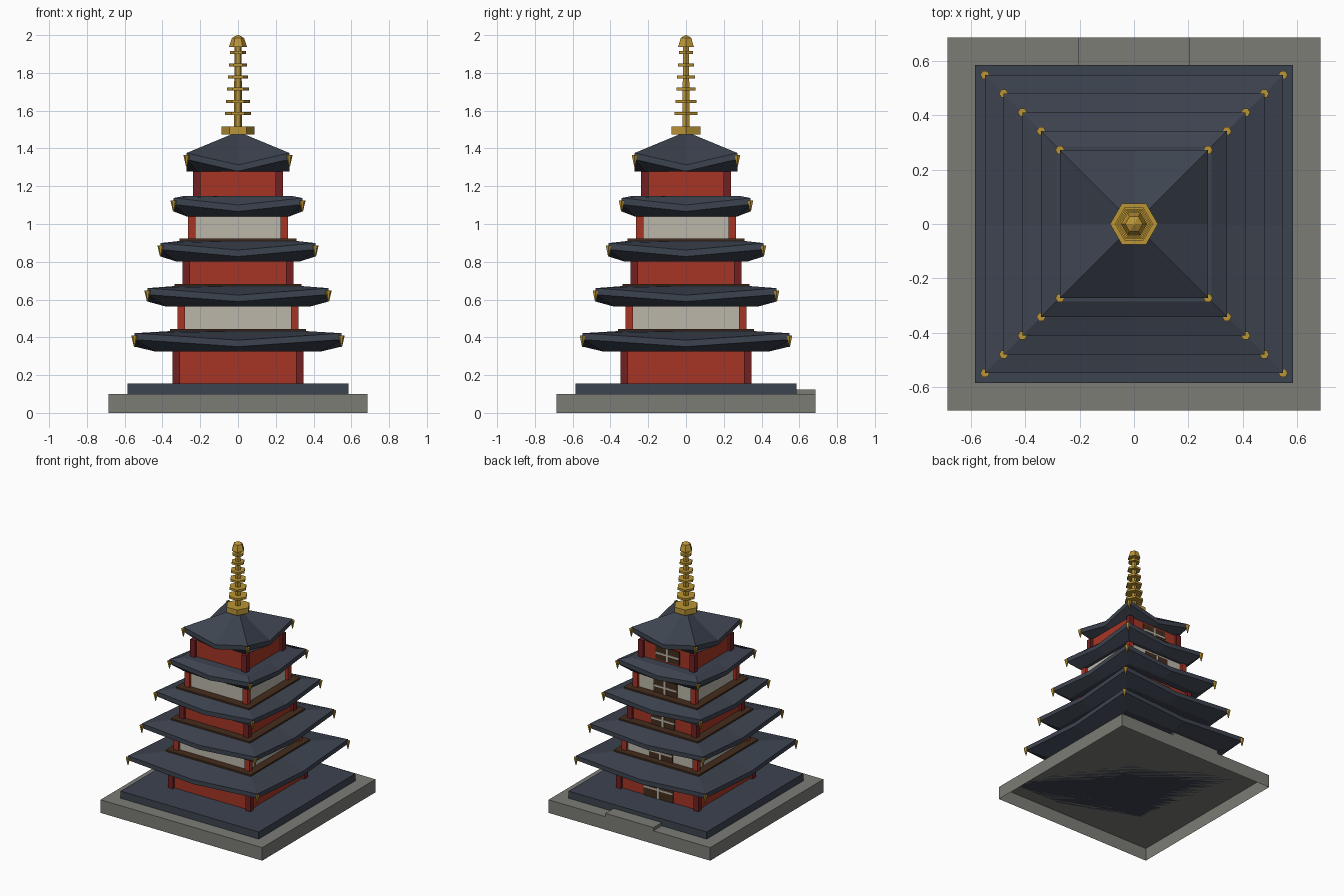
import bpy, bmesh, math
from mathutils import Matrix

if "Cube" in bpy.data.objects:
    bpy.data.objects.remove(bpy.data.objects["Cube"], do_unlink=True)


def material(name, rgb):
    m = bpy.data.materials.new(name)
    m.use_nodes = True
    m.diffuse_color = (*rgb, 1)
    m.node_tree.nodes["Principled BSDF"].inputs["Base Color"].default_value = (*rgb, 1)
    return m


STONE = material("stone grey", (0.2, 0.2, 0.18))
SLATE = material("slate blue", (0.046, 0.056, 0.078))
RED = material("bright red", (0.38, 0.036, 0.018))
DARK_RED = material("dark red", (0.17, 0.014, 0.015))
CREAM = material("cream plaster", (0.5, 0.47, 0.4))
BROWN = material("dark brown", (0.06, 0.026, 0.013))
GOLD = material("gold", (0.5, 0.3, 0.035))


def finish(name, bm, mat):
    bmesh.ops.recalc_face_normals(bm, faces=bm.faces)
    mesh = bpy.data.meshes.new(name)
    bm.to_mesh(mesh)
    bm.free()
    mesh.materials.append(mat)
    ob = bpy.data.objects.new(name, mesh)
    bpy.context.collection.objects.link(ob)
    return ob


def add_box(bm, x, y, z0, z1, hx, hy):
    mat = Matrix.Translation((x, y, (z0 + z1) / 2)) @ Matrix.Diagonal((2 * hx, 2 * hy, z1 - z0, 1))
    bmesh.ops.create_cube(bm, size=1, matrix=mat)


def box(name, mat, x, y, z0, z1, hx, hy):
    bm = bmesh.new()
    add_box(bm, x, y, z0, z1, hx, hy)
    return finish(name, bm, mat)


def add_cone(bm, x, y, z0, z1, r0, r1, sides=6):
    mat = Matrix.Translation((x, y, (z0 + z1) / 2)) @ Matrix.Rotation(math.pi / 6, 4, "Z")
    bmesh.ops.create_cone(bm, cap_ends=True, segments=sides, radius1=r0, radius2=r1,
                          depth=z1 - z0, matrix=mat)


CORNERS = [(1, 1), (-1, 1), (-1, -1), (1, -1)]
RING = [(1, 1), (0, 1), (-1, 1), (-1, 0), (-1, -1), (0, -1), (1, -1), (1, 0)]


def roof(name, loops):
    """Stack of square loops (half width, corner z, mid-side z), capped at both ends."""
    bm = bmesh.new()
    rows = [[bm.verts.new((h * x, h * y, zc if x and y else zm)) for x, y in RING]
            for h, zc, zm in loops]
    for low, high in zip(rows, rows[1:]):
        for k in range(8):
            n = (k + 1) % 8
            bm.faces.new((low[k], low[n], high[n], high[k]))
    bm.faces.new(rows[0])
    bm.faces.new(rows[-1])
    return finish(name, bm, SLATE)


# Terrace, open underneath, with plinth and rear step
bm = bmesh.new()
add_box(bm, 0, 0, 0, 0.1, 0.685, 0.685)
bm.faces.ensure_lookup_table()
under = [f for f in bm.faces if f.calc_center_median().z < 0.01]
bmesh.ops.delete(bm, geom=under, context="FACES_ONLY")
finish("terrace", bm, STONE)
box("plinth", SLATE, 0, 0, 0.1, 0.155, 0.585, 0.585)
box("rear_step", STONE, 0, 0.634, 0.1, 0.125, 0.204, 0.051)

# Five storeys, each with walls, posts, window, roof and corner bells
floor = 0.155
for i in range(5):
    tag = f"_{i + 1}"
    half = 0.328 - 0.0275 * i
    eave = 0.548 - 0.069 * i
    top = 0.325 + 0.2385 * i
    last = i == 4
    odd = i % 2
    box("wall" + tag, CREAM if odd else RED, 0, 0, floor, top, half, half)

    bm = bmesh.new()
    for x, y in CORNERS:
        add_box(bm, x * half, y * half, floor, top, 0.02, 0.02)
    finish("posts" + tag, bm, RED if odd else DARK_RED)

    # Rear opening with crossed bars
    w = 0.125 if i == 0 else 0.1
    z0, z1 = (floor, top - 0.03) if i == 0 else (floor + 0.02, top - 0.015)
    mid = (z0 + z1) / 2
    box("window" + tag, BROWN, 0, half + 0.003, z0, z1, w, 0.004)
    bm = bmesh.new()
    add_box(bm, 0, half + 0.009, z0, z1, 0.008, 0.004)
    add_box(bm, 0, half + 0.009, mid - 0.007, mid + 0.007, w, 0.004)
    finish("window_bars" + tag, bm, CREAM)

    # Roof with lifted corners
    corner, side = top + 0.097, top + (0.034 if last else 0.06)
    inner, peak = (0.012, top + 0.205) if last else (0.36 - 0.025 * i, top + 0.108)
    roof("roof" + tag, [(0.8 * eave, top, top),
                        (eave, corner - 0.034, side - 0.034),
                        (eave, corner, side),
                        (inner, peak, peak)])

    # Balcony ledge round the storey above
    if i < 3:
        box("ledge" + tag, BROWN, 0, 0, top + 0.104, top + 0.12, inner, inner)

    bm = bmesh.new()
    for x, y in CORNERS:
        add_cone(bm, x * eave, y * eave, top + 0.025, top + 0.085, 0.003, 0.017)
    finish("corner_bells" + tag, bm, GOLD)
    floor = top + 0.1

# Finial: hexagonal base, pole, shrinking rings and a jewel
bm = bmesh.new()
add_cone(bm, 0, 0, 1.473, 1.515, 0.088, 0.088)
finish("finial_base", bm, GOLD)
bm = bmesh.new()
add_cone(bm, 0, 0, 1.5, 1.95, 0.021, 0.019)
finish("finial_pole", bm, GOLD)
bm = bmesh.new()
for k in range(6):
    z = 1.585 + 0.0645 * k
    r = 0.07 - 0.0055 * k
    add_cone(bm, 0, 0, z - 0.008, z + 0.008, r, r)
finish("finial_rings", bm, GOLD)
bm = bmesh.new()
add_cone(bm, 0, 0, 1.937, 1.985, 0.048, 0.032)
add_cone(bm, 0, 0, 1.985, 2.0, 0.032, 0.004)
finish("finial_jewel", bm, GOLD)
